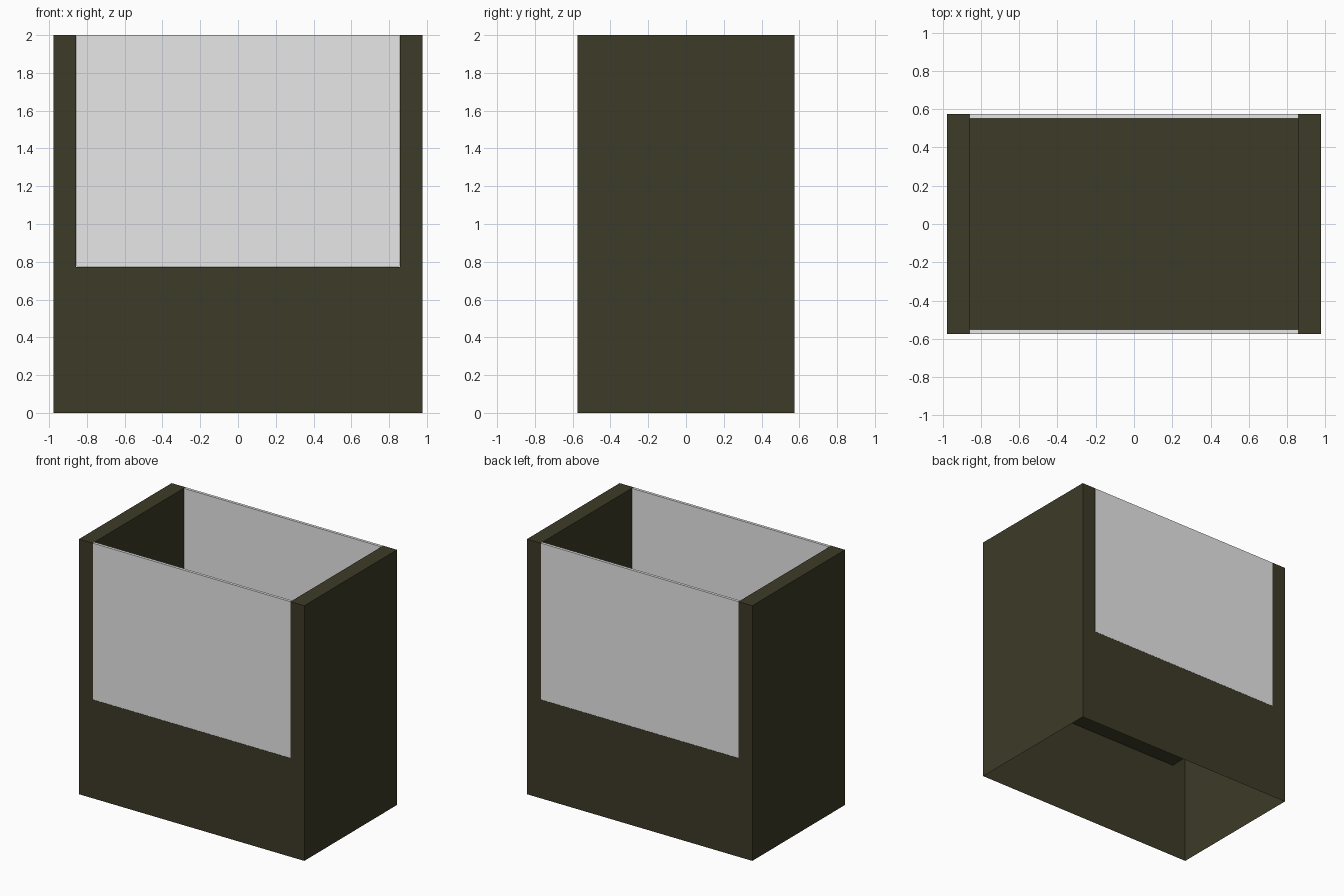
import bpy
import bmesh

if "Cube" in bpy.data.objects:
    bpy.data.objects.remove(bpy.data.objects["Cube"], do_unlink=True)

W, D, H = 0.977, 0.574, 2.0     # half width, half depth, height
INNER, FLOOR = 0.857, 0.773     # half width of the opening, floor level
PANE = 0.022                    # pane thickness


def material(name, colour):
    m = bpy.data.materials.new(name)
    m.use_nodes = True
    m.diffuse_color = colour
    bsdf = next(n for n in m.node_tree.nodes if n.type == 'BSDF_PRINCIPLED')
    bsdf.inputs["Base Color"].default_value = colour
    return m


def make_object(name, bm, mat):
    bmesh.ops.recalc_face_normals(bm, faces=bm.faces)
    mesh = bpy.data.meshes.new(name)
    bm.to_mesh(mesh)
    bm.free()
    mesh.materials.append(mat)
    ob = bpy.data.objects.new(name, mesh)
    bpy.context.collection.objects.link(ob)
    return ob


olive = material("dark olive", (0.047, 0.043, 0.020, 1))
grey = material("light grey", (0.80, 0.80, 0.80, 1))

# Hollow U-shaped shell: base and two side pillars
profile = [(-W, 0), (W, 0), (W, H), (INNER, H),
           (INNER, FLOOR), (-INNER, FLOOR), (-INNER, H), (-W, H)]
bm = bmesh.new()
face = bm.faces.new([bm.verts.new((x, -D, z)) for x, z in profile])
ext = bmesh.ops.extrude_face_region(bm, geom=[face], use_keep_orig=True)
for v in ext["geom"]:
    if isinstance(v, bmesh.types.BMVert):
        v.co.y = D
bmesh.ops.recalc_face_normals(bm, faces=bm.faces)
# Open underside
bottom = [f for f in bm.faces if all(v.co.z < 0.001 for v in f.verts)]
bmesh.ops.delete(bm, geom=bottom, context='FACES_ONLY')
make_object("shell", bm, olive)

# Thin panes closing the opening at front and back
for name, side in (("front_pane", -1), ("back_pane", 1)):
    bm = bmesh.new()
    bmesh.ops.create_cube(bm, size=1)
    low = FLOOR + 0.001
    for v in bm.verts:
        v.co.x *= 2 * (INNER - 0.001)
        v.co.y = side * (D - PANE / 2) + v.co.y * PANE
        v.co.z = low + (v.co.z + 0.5) * (H - low)
    make_object(name, bm, grey)
